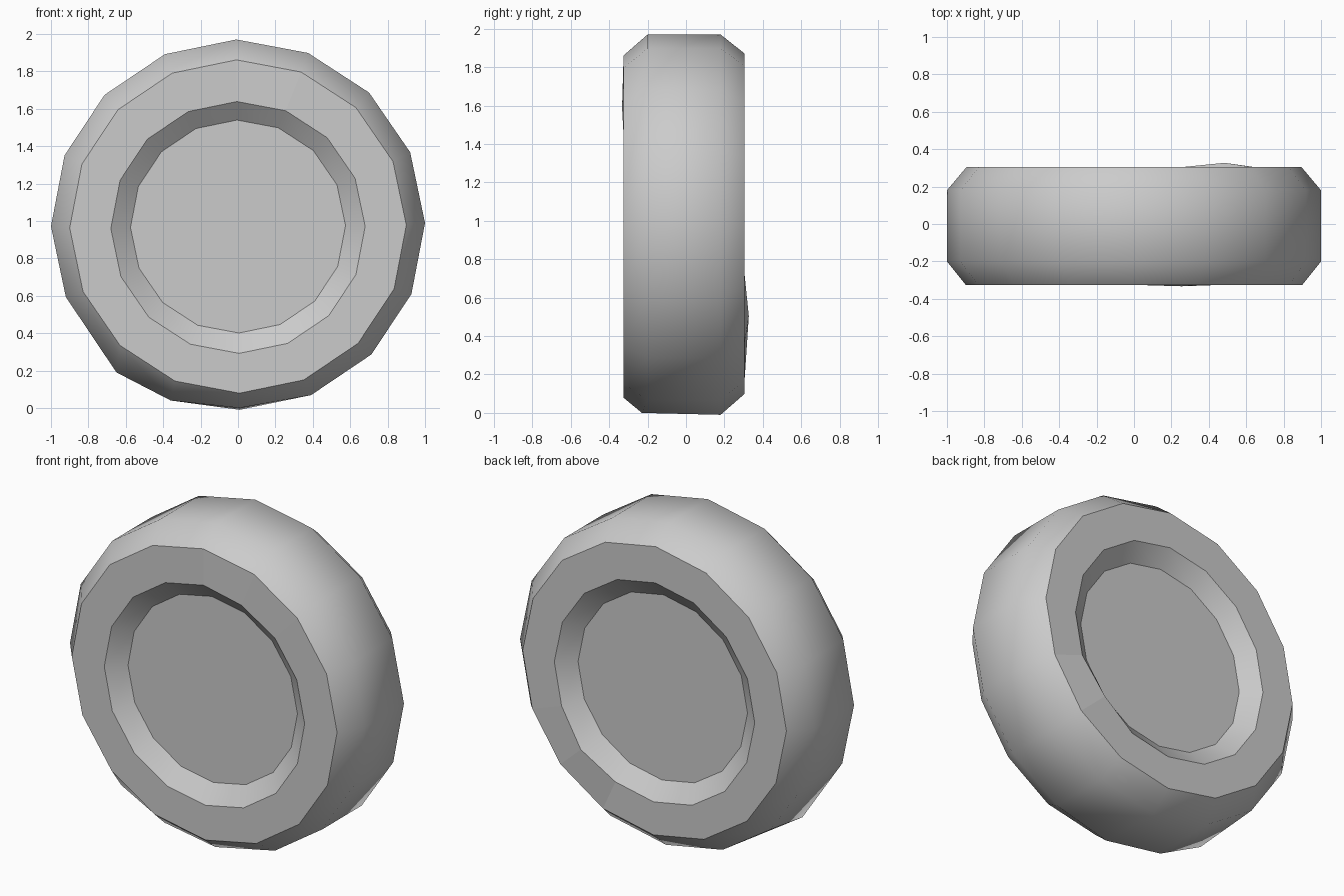
import bpy
import bmesh
from math import cos, sin, radians

SIDES = 16

cube = bpy.data.objects.get("Cube")
if cube:
    bpy.data.objects.remove(cube, do_unlink=True)

# Single grey material
grey = bpy.data.materials.new("plain_grey")
grey.use_nodes = True
colour = (0.6, 0.6, 0.6, 1)
grey.diffuse_color = colour
bsdf = grey.node_tree.nodes["Principled BSDF"]
bsdf.inputs["Base Color"].default_value = colour
bsdf.inputs["Roughness"].default_value = 0.8


def make_ring(bm, radius, y, z):
    """One loop of vertices around the wheel axis."""
    verts = []
    for i in range(SIDES):
        a = radians(i * 360 / SIDES + 0.5)
        verts.append(bm.verts.new((radius * cos(a), y, z + radius * 0.99 * sin(a))))
    return verts


def finish(bm, name):
    bmesh.ops.recalc_face_normals(bm, faces=bm.faces)
    mesh = bpy.data.meshes.new(name)
    bm.to_mesh(mesh)
    bm.free()
    mesh.materials.append(grey)
    obj = bpy.data.objects.new(name, mesh)
    bpy.context.collection.objects.link(obj)
    return obj


# Cross-section from front recess to back recess: radius, y, centre height
profile = [
    (0.575, -0.245, 0.97),
    (0.68, -0.325, 0.965),
    (0.9, -0.325, 0.97),
    (1.0, -0.2, 0.98),
    (1.0, 0.18, 0.98),
    (0.895, 0.305, 0.985),
    (0.68, 0.305, 0.975),
    (0.575, 0.225, 0.975),
]
SIDE_WALLS = (1, 5)
ROUNDED_RINGS = (3, 4)

bm = bmesh.new()
rings = [make_ring(bm, *p) for p in profile]

# Slightly dented tread and side walls
rings[3][10].co.xz = (-0.65, 0.19)
rings[3][11].co.xz = (-0.36, 0.04)
rings[3][12].co.yz = (-0.23, 0.0)
rings[1][3].co.y = -0.333
rings[6][14].co.y = 0.327

# Tyre skin: flat side walls, smooth tread, shoulders and recess walls
for k in range(len(rings) - 1):
    for i in range(SIDES):
        j = (i + 1) % SIDES
        face = bm.faces.new((rings[k][i], rings[k][j], rings[k + 1][j], rings[k + 1][i]))
        face.smooth = k not in SIDE_WALLS
for k, ring in enumerate(rings):
    for i in range(SIDES):
        edge = bm.edges.get((ring[i], ring[(i + 1) % SIDES]))
        edge.smooth = k in ROUNDED_RINGS
finish(bm, "tyre")

# Flat hub discs closing both recesses
for name, section in (("front_hub_disc", profile[0]), ("back_hub_disc", profile[-1])):
    bm = bmesh.new()
    face = bm.faces.new(make_ring(bm, *section))
    face.normal_update()
    if face.normal.y * section[1] < 0:
        face.normal_flip()
    mesh = bpy.data.meshes.new(name)
    bm.to_mesh(mesh)
    bm.free()
    mesh.materials.append(grey)
    bpy.context.collection.objects.link(bpy.data.objects.new(name, mesh))
